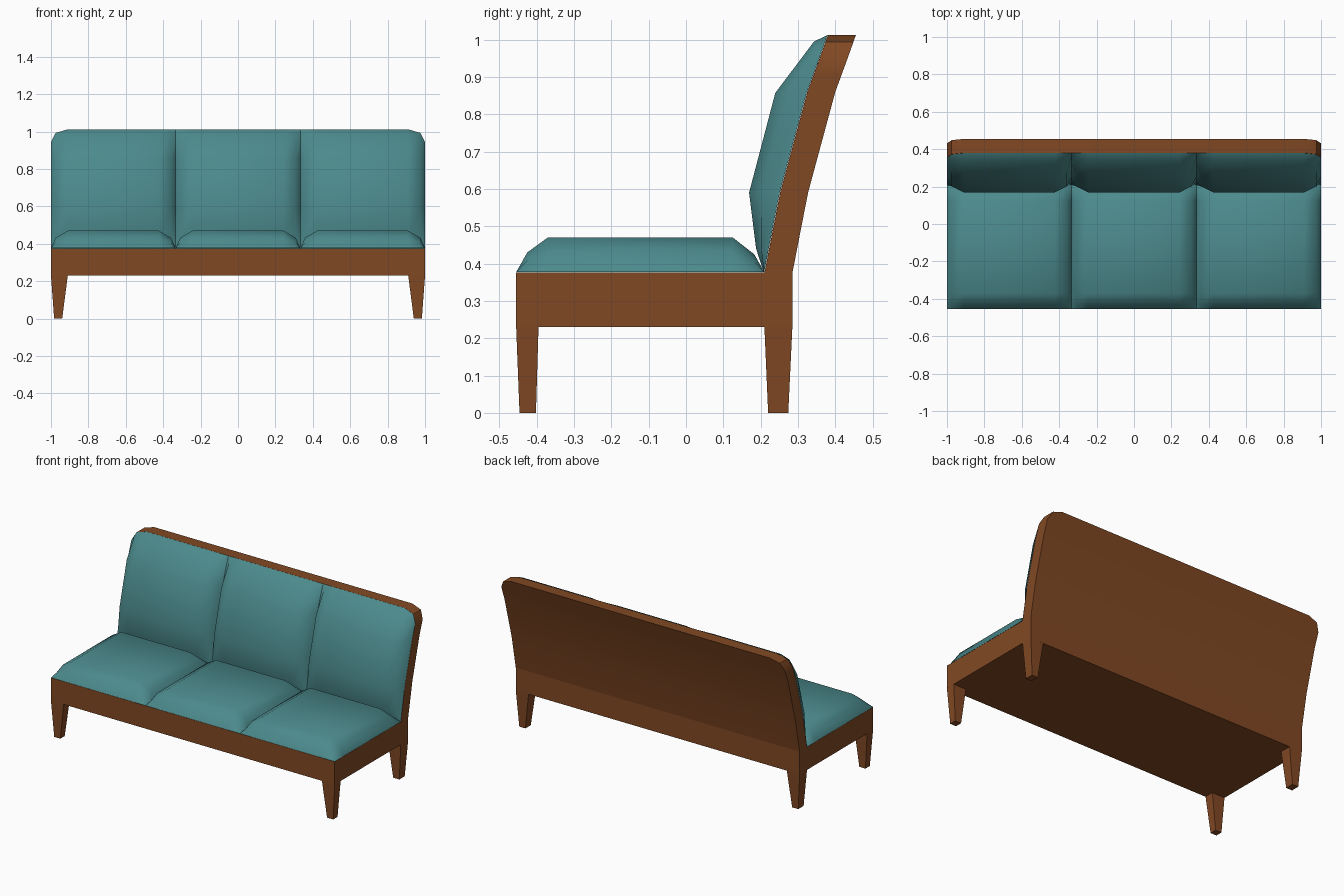
import bpy, bmesh

if "Cube" in bpy.data.objects:
    bpy.data.objects.remove(bpy.data.objects["Cube"])

def material(name, rgb):
    m = bpy.data.materials.new(name)
    m.diffuse_color = (*rgb, 1)
    m.use_nodes = True
    m.node_tree.nodes["Principled BSDF"].inputs["Base Color"].default_value = m.diffuse_color
    return m

WOOD = material("brown wood", (0.22, 0.066, 0.017))
FABRIC = material("teal fabric", (0.072, 0.255, 0.265))

def finish(bm, name, mat, smooth=None):
    me = bpy.data.meshes.new(name)
    bm.to_mesh(me)
    bm.free()
    me.materials.append(mat)
    ob = bpy.data.objects.new(name, me)
    bpy.context.collection.objects.link(ob)
    if smooth:
        bpy.ops.object.select_all(action='DESELECT')
        ob.select_set(True)
        bpy.context.view_layer.objects.active = ob
        bpy.ops.object.shade_smooth_by_angle(angle=smooth)
    return ob

def grid(us, vs, point):
    """Surface of quads over two lists of parameters."""
    bm = bmesh.new()
    g = [[bm.verts.new(point(u, v)) for v in vs] for u in us]
    for i in range(len(us) - 1):
        for j in range(len(vs) - 1):
            bm.faces.new((g[i][j], g[i + 1][j], g[i + 1][j + 1], g[i][j + 1]))
    return bm

def block(name, bottom, top):
    """Tapered box; each end is (x0, x1, y0, y1, z)."""
    bm = bmesh.new()
    for x0, x1, y0, y1, z in (bottom, top):
        for x, y in ((x0, y0), (x1, y0), (x1, y1), (x0, y1)):
            bm.verts.new((x, y, z))
    bmesh.ops.convex_hull(bm, input=bm.verts[:])
    bmesh.ops.dissolve_limit(bm, angle_limit=0.01, verts=bm.verts[:], edges=bm.edges[:])
    bmesh.ops.recalc_face_normals(bm, faces=bm.faces[:])
    return finish(bm, name, WOOD)

def interp(table, t):
    for (a, fa), (b, fb) in zip(table, table[1:]):
        if t <= b:
            return fa + (fb - fa) * (t - a) / (b - a)
    return table[-1][1]

# Seat frame and four tapered legs
block("seat_frame", (-1, 1, -0.455, 0.285, 0.23), (-1, 1, -0.455, 0.285, 0.376))
for s, side in ((-1, "left"), (1, "right")):
    for end, b, t in (("front", (-0.446, -0.402), (-0.455, -0.395)),
                      ("back", (0.22, 0.274), (0.21, 0.285))):
        block(f"{end}_leg_{side}", (s * 0.94, s * 0.983, *b, 0), (s * 0.91, s, *t, 0.231))

# Backrest panel: leaning curve with rounded top corners
LEAN = [(0.375, 0.21), (0.59, 0.252), (0.86, 0.325), (0.95, 0.358), (1.012, 0.38)]
CORNER = [(0, 0.945), (0.025, 0.993), (0.09, 1.012)]

def panel_point(x, z):
    top = interp(CORNER, 1 - abs(x))
    if z > 0.86:
        z = 0.86 + (z - 0.86) * (top - 0.86) / (1.012 - 0.86)
    return x, interp(LEAN, z), z

bm = grid([-1, -0.975, -0.91, 0.91, 0.975, 1], [0.375, 0.59, 0.86, 0.95, 1.012], panel_point)
ext = bmesh.ops.extrude_face_region(bm, geom=bm.faces[:])
bmesh.ops.translate(bm, vec=(0, 0.075, 0),
                    verts=[v for v in ext["geom"] if isinstance(v, bmesh.types.BMVert)])
bmesh.ops.recalc_face_normals(bm, faces=bm.faces[:])
finish(bm, "backrest_panel", WOOD, 0.5)

# Cushions: three seats and three backs, puffed towards the middle
W = 2 / 3
PUFF = [(0, 0), (0.025, 0.6), (0.09, 1)]
BULGE = [(0.375, 0), (0.44, 0.034), (0.59, 0.082), (0.857, 0.084), (0.995, 0.03), (1.012, 0)]
YS = [-0.455, -0.425, -0.37, 0.125, 0.183, 0.21]

for i, label in enumerate(("left", "middle", "right")):
    x0 = -1 + i * W
    xs = [x0 + d for d in (0, 0.025, 0.09, W - 0.09, W - 0.025, W)]

    def puff(x):
        return interp(PUFF, max(0, min(x - x0, x0 + W - x)))

    def seat_point(x, y):
        f = interp([(0, 0), (0.03, 0.57), (0.085, 1)], max(0, min(y + 0.455, 0.21 - y)))
        return x, y, 0.377 + 0.093 * f * puff(x)

    def back_point(x, z):
        px, py, pz = panel_point(x, z)
        return px, py - 0.001 - interp(BULGE, z) * puff(x), pz

    finish(grid(xs, YS, seat_point), f"seat_cushion_{label}", FABRIC, 0.9)
    finish(grid(xs, [z for z, _ in BULGE], back_point), f"back_cushion_{label}", FABRIC, 0.9)
